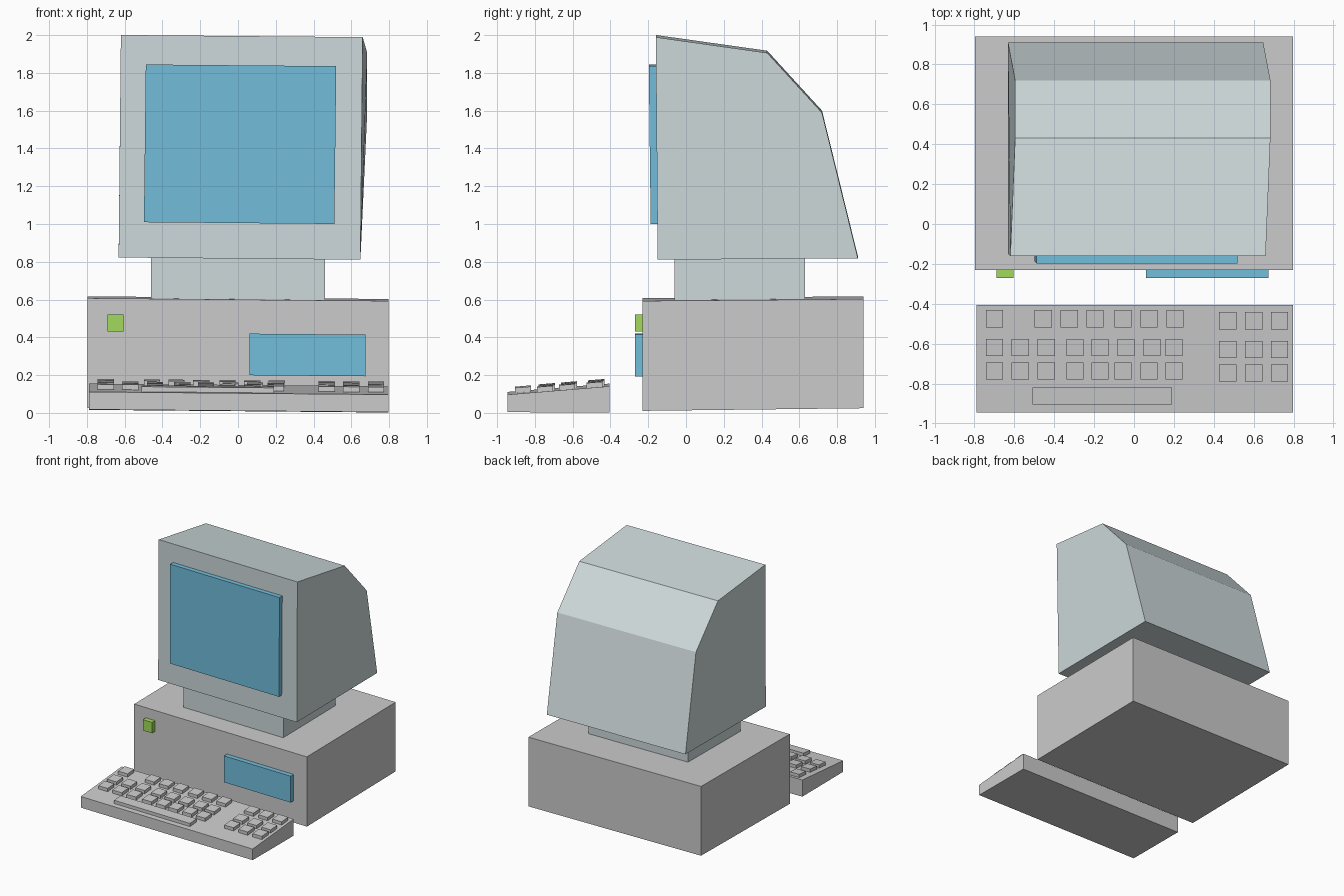
import bpy, bmesh

if "Cube" in bpy.data.objects:
    bpy.data.objects.remove(bpy.data.objects["Cube"])

ROLL = 0.009   # the whole model leans very slightly to its right


def material(name, rgb):
    m = bpy.data.materials.new(name)
    m.diffuse_color = (*rgb, 1)
    m.use_nodes = True
    m.node_tree.nodes["Principled BSDF"].inputs["Base Color"].default_value = m.diffuse_color
    return m


def add_prism(bm, profile, x0, x1, shifts=None):
    """Extrude a (y, z) profile from x0 to x1; shifts slide each point in x."""
    shifts = shifts or [0] * len(profile)
    sides = []
    for x in (x0, x1):
        sides.append([bm.verts.new((x + s, y, z - ROLL * (x + s)))
                      for (y, z), s in zip(profile, shifts)])
    a, b = sides
    n = len(profile)
    bm.faces.new(a)
    bm.faces.new(b[::-1])
    for i in range(n):
        j = (i + 1) % n
        bm.faces.new((a[i], b[i], b[j], a[j]))


def finish(name, bm, mat=None):
    bmesh.ops.recalc_face_normals(bm, faces=bm.faces)
    me = bpy.data.meshes.new(name)
    bm.to_mesh(me)
    bm.free()
    ob = bpy.data.objects.new(name, me)
    bpy.context.collection.objects.link(ob)
    if mat:
        me.materials.append(mat)
    return ob


def prism(name, profile, x0, x1, mat=None, shifts=None):
    bm = bmesh.new()
    add_prism(bm, profile, x0, x1, shifts)
    return finish(name, bm, mat)


def rect(y0, y1, z0, z1):
    return [(y0, z0), (y1, z0), (y1, z1), (y0, z1)]


pale = material("pale_casing", (0.62, 0.70, 0.71))
blue = material("blue_glass", (0.17, 0.52, 0.72))
green = material("green_button", (0.36, 0.70, 0.11))

# Desktop case and the parts on its front
prism("computer_case", [(-0.23, 0.018), (0.94, 0.032), (0.94, 0.61), (-0.23, 0.60)], -0.797, 0.797)
prism("disk_drive", rect(-0.27, -0.225, 0.20, 0.42), 0.06, 0.675, blue)
prism("power_button", rect(-0.27, -0.225, 0.425, 0.515), -0.69, -0.605, green)

# Monitor with sloped back, on a neck
prism("monitor_neck", rect(-0.06, 0.63, 0.59, 0.83), -0.46, 0.46, pale)
prism("monitor_casing",
      [(-0.15, 0.817), (0.91, 0.824), (0.72, 1.595), (0.43, 1.912), (-0.16, 1.995)],
      -0.632, 0.648, pale, [0, 0, 0.036, 0.036, 0.012])
prism("monitor_screen",
      [(-0.187, 1.005), (-0.14, 1.005), (-0.15, 1.84), (-0.197, 1.84)],
      -0.498, 0.51, blue, [0, 0, 0.01, 0.01])

# Wedge-shaped keyboard
prism("keyboard_base", [(-0.945, 0.011), (-0.405, 0.009), (-0.405, 0.148), (-0.945, 0.104)],
      -0.79, 0.797)


# Keys follow the sloping top of the keyboard
def key_profile(y, depth):
    pts = []
    for dy, h in ((-1, -0.01), (1, -0.01), (1, 0.027), (-1, 0.027)):
        py = y + dy * depth / 2
        pts.append((py, 0.104 + (py + 0.945) * 0.0815 + h))
    return pts


pad = [0.47, 0.60, 0.73]
rows = [
    (-0.475, [-0.70, -0.455, -0.325, -0.195, -0.055, 0.075, 0.205]),
    (-0.62, [-0.70, -0.57, -0.44, -0.295, -0.17, -0.04, 0.09, 0.20]),
    (-0.737, [-0.70, -0.57, -0.44, -0.295, -0.17, -0.055, 0.075, 0.20]),
]
bm = bmesh.new()
for y, xs in rows:
    for x in xs + pad:
        py = y - 0.01 if x in pad else y
        add_prism(bm, key_profile(py, 0.086), x - 0.043, x + 0.043)
finish("keyboard_keys", bm)
prism("space_bar", key_profile(-0.862, 0.085), -0.51, 0.19)
